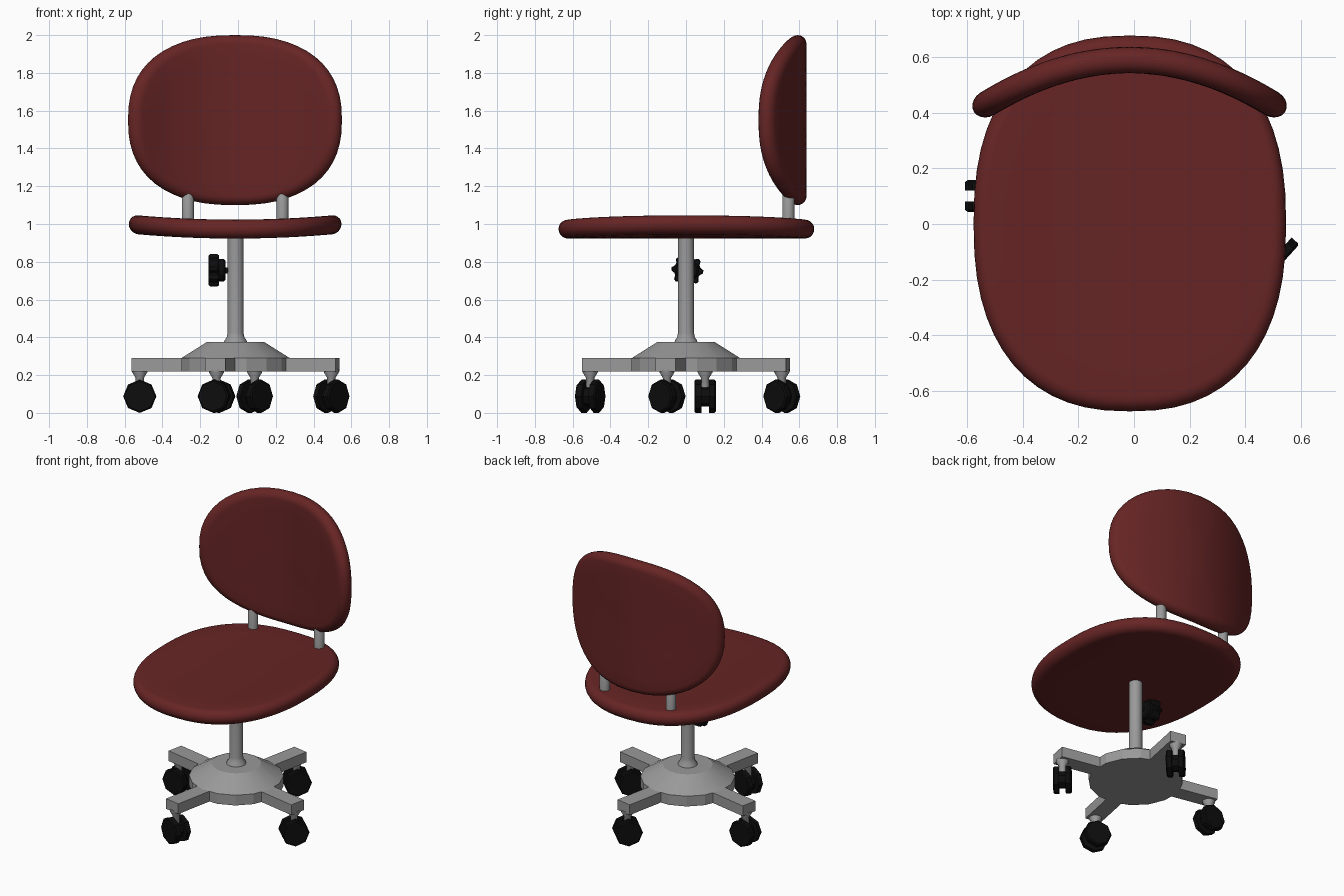
import bpy, bmesh, math
from mathutils import Matrix, Vector

if "Cube" in bpy.data.objects:
    bpy.data.objects.remove(bpy.data.objects["Cube"])

CX = -0.013                      # the column stands slightly left of the wheel extents


def material(name, rgb):
    m = bpy.data.materials.new(name)
    m.diffuse_color = (*rgb, 1)
    m.use_nodes = True
    m.node_tree.nodes["Principled BSDF"].inputs["Base Color"].default_value = m.diffuse_color
    return m


RED = material("dark red fabric", (0.135, 0.018, 0.018))
GREY = material("grey metal", (0.32, 0.32, 0.32))
BLACK = material("black plastic", (0.004, 0.004, 0.004))


def finish(bm, name, mat, angle=None):
    bmesh.ops.recalc_face_normals(bm, faces=bm.faces)
    me = bpy.data.meshes.new(name)
    bm.to_mesh(me)
    bm.free()
    me.materials.append(mat)
    ob = bpy.data.objects.new(name, me)
    bpy.context.collection.objects.link(ob)
    if angle:
        bpy.ops.object.select_all(action='DESELECT')
        ob.select_set(True)
        bpy.context.view_layer.objects.active = ob
        bpy.ops.object.shade_smooth_by_angle(angle=math.radians(angle))
    return ob


def skin(bm, rings):
    """Join closed rings of points and cap both ends."""
    loops = [[bm.verts.new(p) for p in r] for r in rings]
    n = len(loops[0])
    for a, b in zip(loops, loops[1:]):
        for i in range(n):
            bm.faces.new((a[i], a[(i + 1) % n], b[(i + 1) % n], b[i]))
    bm.faces.new(loops[0])
    bm.faces.new(loops[-1])


def lathe(bm, profile, sides, matrix=Matrix(), phase=0.0, lobe=None):
    """Turn (radius, height) points around local z; lobe varies the radius."""
    rings = []
    for r, h in profile:
        ring = []
        for i in range(sides):
            t = phase + 2 * math.pi * i / sides
            k = r * (lobe(i) if lobe else 1)
            ring.append(matrix @ Vector((k * math.cos(t), k * math.sin(t), h)))
        rings.append(ring)
    skin(bm, rings)


def cushion(name, a, b, half, power, place):
    """Rounded pad with a superellipse outline; place(u, v, w) bends it."""
    bm = bmesh.new()
    edge = [(half * (1 - math.cos(t)), half * math.sin(t))
            for t in [math.radians(d) for d in range(-90, 91, 18)]]
    inner = [0.06, 0.25, 0.45, 0.65, 0.83]
    steps = ([(s, half, -half) for s in inner] + [(1, d, w) for d, w in edge]
             + [(s, half, half) for s in reversed(inner)])
    rings = []
    for s, d, w in steps:
        ring = []
        for i in range(56):
            t = 2 * math.pi * i / 56
            c, sn = math.cos(t), math.sin(t)
            u = math.copysign(abs(c) ** (2 / power), c) * (a - d) * s
            v = math.copysign(abs(sn) ** (2 / power), sn) * (b - d) * s
            ring.append(place(u, v, w))
        rings.append(ring)
    skin(bm, rings)
    return finish(bm, name, RED, 50)


# seat: slightly dished from side to side
cushion("seat", 0.563, 0.677, 0.05, 2.4,
        lambda u, v, w: Vector((u - 0.015, v + 0.002, 0.973 + 0.085 * u * u + w)))


# backrest: wraps forward at the sides
def bend(u, v, w):
    n = Vector((1.2 * u, 1.0)).normalized()
    return Vector((u - 0.016 + n.x * w, 0.591 - 0.6 * u * u + n.y * w, 1.55 + v))


cushion("backrest", 0.56, 0.45, 0.047, 2.4, bend)

# two posts holding the backrest
for side, x in (("left", -0.265), ("right", 0.235)):
    bm = bmesh.new()
    lathe(bm, [(0.032, 0.98), (0.032, 1.17), (0.015, 1.2)], 16,
          Matrix.Translation((x, 0.542, 0)))
    finish(bm, side + "_backrest_post", GREY, 30)

# column with flared foot
bm = bmesh.new()
lathe(bm, [(0.062, 0.37), (0.058, 0.385), (0.047, 0.4), (0.042, 0.425), (0.042, 0.96)],
      24, Matrix.Translation((CX, 0, 0)))
finish(bm, "column", GREY, 35)

# base hub: sixteen sided disc with a sloped top
STEP = math.radians(11.25)
bm = bmesh.new()
lathe(bm, [(0.293, 0.22), (0.293, 0.29), (0.155, 0.375)], 16,
      Matrix.Translation((CX, 0, 0)), STEP)
finish(bm, "base_hub", GREY, 20)

# four arms, each with a swivelling twin wheel caster
arms = [("right", 0, 48), ("back", 1, 46), ("left", 2, 0), ("front", 3, -20)]
for name, k, roll in arms:
    ang = -STEP + k * math.pi / 2
    turn = Matrix.Translation((CX, 0, 0)) @ Matrix.Rotation(ang, 4, 'Z')

    bm = bmesh.new()
    bmesh.ops.create_cube(bm, size=1, matrix=turn @ Matrix.Translation((0.395, 0, 0.255))
                          @ Matrix.Diagonal((0.31, 0.108, 0.07, 1)))
    finish(bm, name + "_arm", GREY)

    hub = turn @ Vector((0.517, 0, 0))
    bm = bmesh.new()
    lathe(bm, [(0.022, 0.1), (0.022, 0.185), (0.04, 0.215), (0.04, 0.23)], 12,
          Matrix.Translation(hub))
    finish(bm, name + "_caster_stem", GREY, 35)

    axle = (Matrix.Translation((hub.x, hub.y, 0.088))
            @ Matrix.Rotation(math.radians(roll), 4, 'Z')
            @ Matrix.Rotation(math.pi / 2, 4, 'X'))
    bm = bmesh.new()
    lathe(bm, [(0.08, -0.057), (0.088, -0.05), (0.088, -0.02), (0.055, -0.02),
               (0.055, 0.02), (0.088, 0.02), (0.088, 0.05), (0.08, 0.057)], 8, axle)
    finish(bm, name + "_caster_wheel", BLACK)

# height knob: lobed grip, collar and shaft, pointing left
knob = Matrix.Translation((0, 0.007, 0.755)) @ Matrix.Rotation(-math.pi / 2, 4, 'Y')
bm = bmesh.new()
lathe(bm, [(0.078, 0.155), (0.085, 0.147), (0.085, 0.108), (0.078, 0.1)], 32, knob,
      lobe=lambda i: 1.0 if i % 4 < 2 else 0.82)
lathe(bm, [(0.06, 0.105), (0.06, 0.075), (0.05, 0.066)], 16, knob)
lathe(bm, [(0.016, 0.07), (0.016, 0.03)], 12, knob)
finish(bm, "height_knob", BLACK)
